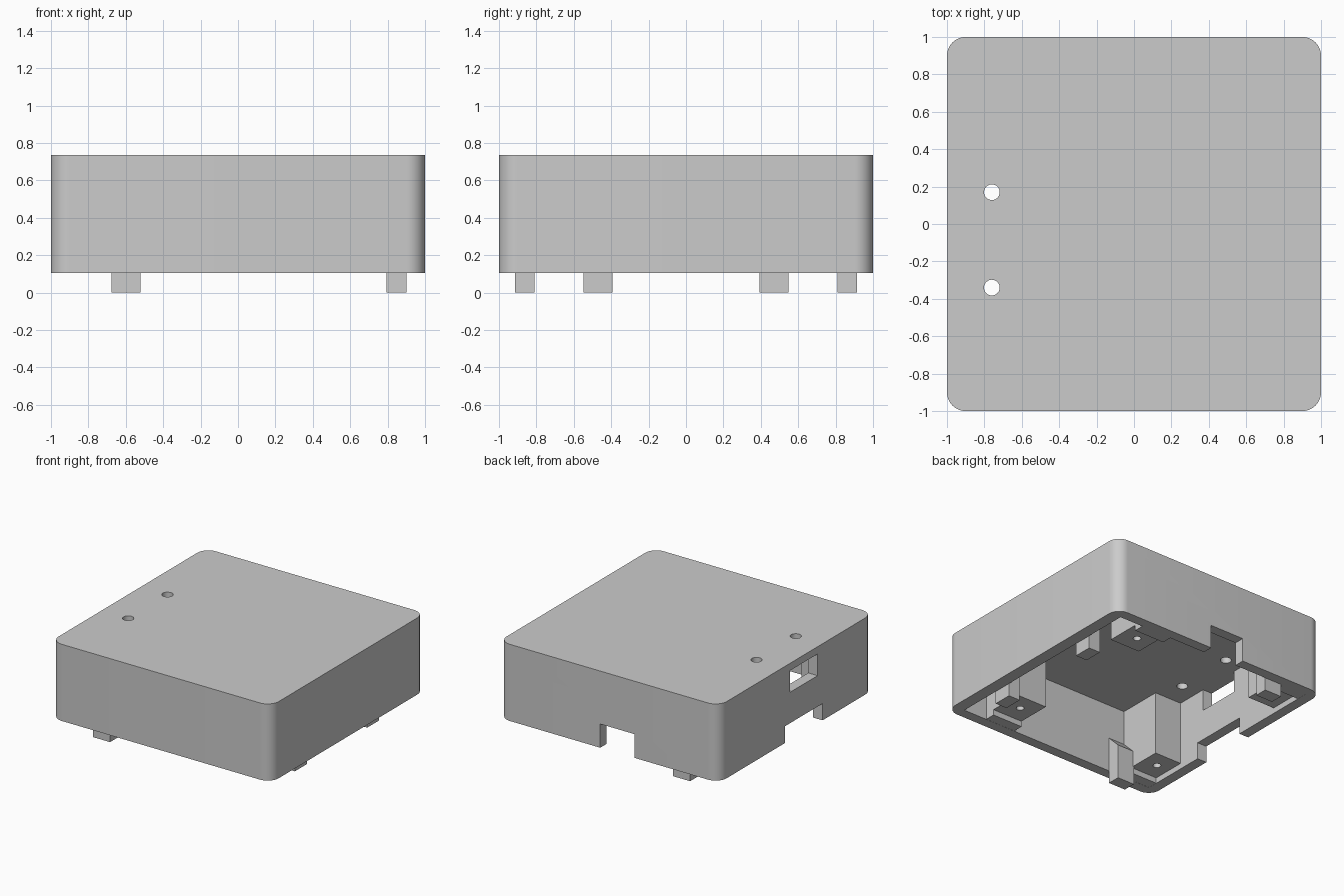
import bpy, bmesh, math
from mathutils import Matrix, Vector

cube = bpy.data.objects.get("Cube")
if cube:
    bpy.data.objects.remove(cube, do_unlink=True)

grey = bpy.data.materials.new("light_grey_plastic")
grey.use_nodes = True
GREY = (0.6, 0.6, 0.6, 1)
grey.diffuse_color = GREY
grey.node_tree.nodes["Principled BSDF"].inputs["Base Color"].default_value = GREY

RIM, TOP, CEILING, POST_BASE = 0.105, 0.735, 0.675, 0.152
INNER = 0.915


def finish(name, bm):
    bmesh.ops.recalc_face_normals(bm, faces=bm.faces)
    mesh = bpy.data.meshes.new(name)
    bm.to_mesh(mesh)
    bm.free()
    mesh.materials.append(grey)
    obj = bpy.data.objects.new(name, mesh)
    bpy.context.collection.objects.link(obj)
    return obj


def box(name, x, y, z):
    bm = bmesh.new()
    size = [b - a for a, b in (x, y, z)]
    mid = [(a + b) / 2 for a, b in (x, y, z)]
    bmesh.ops.create_cube(bm, size=1, matrix=Matrix.Translation(mid) @ Matrix.Diagonal((*size, 1)))
    return finish(name, bm)


def rod(name, x, y, z, radius):
    bm = bmesh.new()
    bmesh.ops.create_cone(bm, cap_ends=True, segments=32, radius1=radius, radius2=radius,
                          depth=z[1] - z[0], matrix=Matrix.Translation((x, y, sum(z) / 2)))
    return finish(name, bm)


def prism(name, outline, offset):
    bm = bmesh.new()
    face = bm.faces.new([bm.verts.new(p) for p in outline])
    geo = bmesh.ops.extrude_face_region(bm, geom=[face])["geom"]
    bmesh.ops.translate(bm, vec=offset, verts=[g for g in geo if isinstance(g, bmesh.types.BMVert)])
    return finish(name, bm)


def activate(obj):
    bpy.ops.object.select_all(action="DESELECT")
    obj.select_set(True)
    bpy.context.view_layer.objects.active = obj


def cut(obj, cutters):
    activate(obj)
    for cutter in cutters:
        cutter.hide_render = True
        mod = obj.modifiers.new("cut", "BOOLEAN")
        mod.operation, mod.solver, mod.object = "DIFFERENCE", "EXACT", cutter
        bpy.ops.object.modifier_apply(modifier=mod.name)
        bpy.data.objects.remove(cutter, do_unlink=True)
    bpy.ops.object.shade_smooth_by_angle(angle=math.radians(30))


# Housing: rounded square block, hollow from below
radius, steps = 0.1, 10
outline = []
for corner, (sx, sy) in enumerate([(1, 1), (-1, 1), (-1, -1), (1, -1)]):
    for i in range(steps + 1):
        a = math.pi / 2 * (corner + i / steps)
        outline.append((sx * (1 - radius) + radius * math.cos(a),
                        sy * (1 - radius) + radius * math.sin(a), RIM))
housing = prism("housing", outline, (0, 0, TOP - RIM))
cut(housing, [
    box("cavity", (-INNER, 0.9), (-INNER, INNER), (0, CEILING)),
    box("back_notch", (-0.23, 0.08), (0.85, 1.1), (0, 0.3)),
    box("side_notch", (-1.1, -0.85), (-0.345, 0.145), (0, 0.243)),
    box("side_window", (-1.1, -0.85), (-0.28, 0.08), (0.497, CEILING)),
    rod("top_hole", -0.76, 0.17, (0.6, 0.8), 0.042),
    rod("top_hole", -0.76, -0.34, (0.6, 0.8), 0.042),
])

# Screw posts in the four corners, with a low rim block behind each
for end, sy in (("front", -1), ("back", 1)):
    for side, xs, hole_x in (("right", (-0.93, -0.67), -0.8), ("left", (0.41, 0.685), 0.545)):
        post = box(f"{end}_{side}_screw_post", xs, sorted((sy * 0.545, sy * 0.83)),
                   (POST_BASE, CEILING + 0.01))
        cut(post, [rod("screw_hole", hole_x, sy * 0.685, (0, 0.5), 0.03)])
        box(f"{end}_{side}_rim_block", xs, sorted((sy * 0.83, sy * 0.93)),
            (RIM + 0.001, CEILING + 0.01))


# Locating tabs with a sloped top, hanging below the rim
def tab(name, centre, angle):
    half = 0.0775
    profile = [(0, -half, 0), (0.105, -half, 0), (0.105, -half, 0.285),
               (0, -half, 0.39), (-0.01, -half, 0.39), (-0.01, -half, RIM + 0.002),
               (0, -half, RIM + 0.002)]
    obj = prism(name, profile, (0, 2 * half, 0))
    obj.data.transform(Matrix.Translation(centre) @ Matrix.Rotation(angle, 4, "Z"))


tab("front_tab", Vector((-0.6, -INNER, 0)), math.pi / 2)
tab("back_tab", Vector((-0.6, INNER, 0)), -math.pi / 2)
tab("left_front_tab", Vector((0.9, -0.47, 0)), math.pi)
tab("left_back_tab", Vector((0.9, 0.47, 0)), math.pi)
